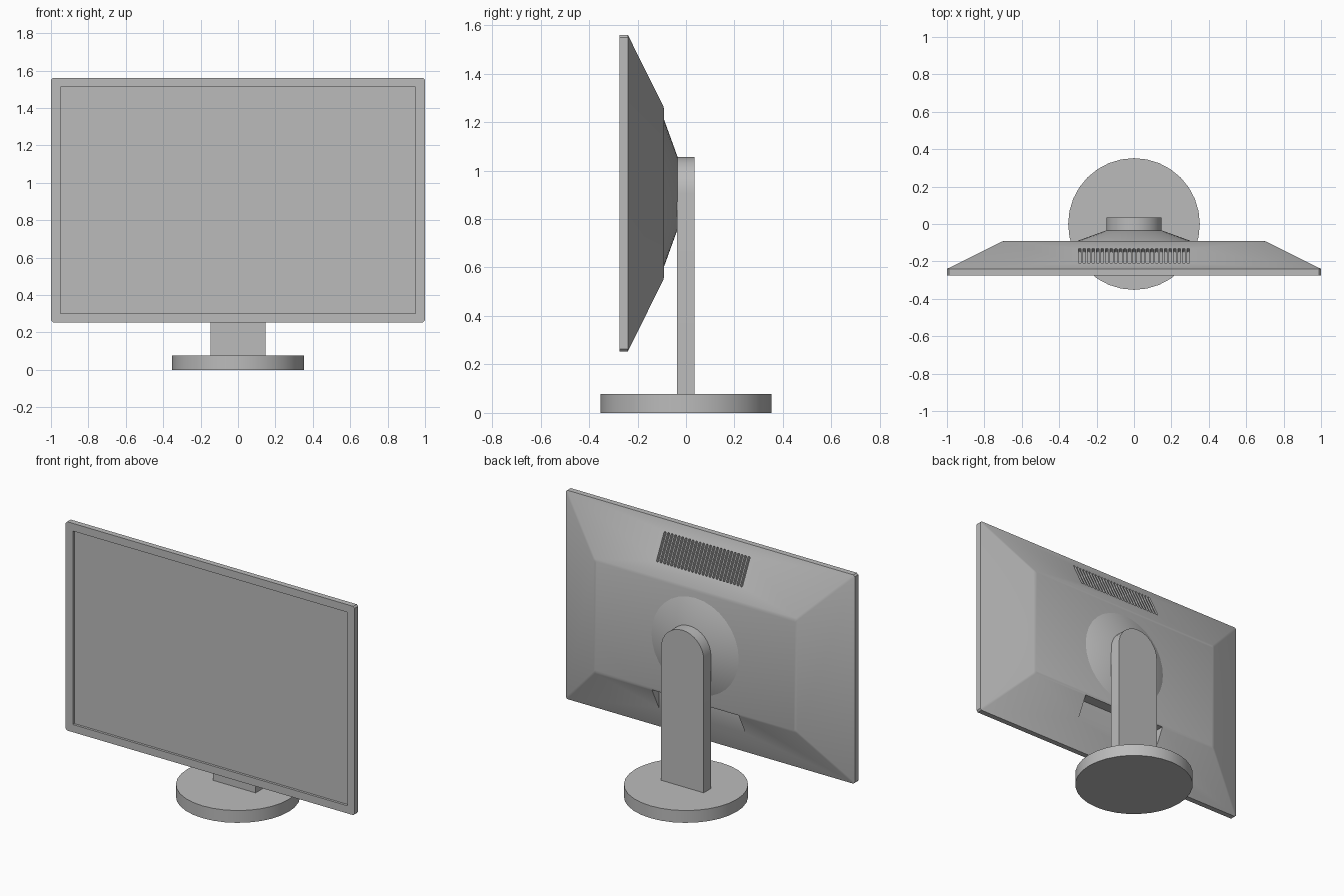
import bpy, bmesh, math
from mathutils import Matrix, Vector

cube = bpy.data.objects.get("Cube")
if cube:
    bpy.data.objects.remove(cube, do_unlink=True)

grey = bpy.data.materials.new("plain grey")
grey.use_nodes = True
grey.diffuse_color = (0.5, 0.5, 0.5, 1)
grey.node_tree.nodes["Principled BSDF"].inputs["Base Color"].default_value = (0.5, 0.5, 0.5, 1)

MID = 0.907  # height of the screen centre and stand pivot


def loft(bm, rings):
    """Skin a list of equal-length point rings and cap both ends."""
    loops = [[bm.verts.new(p) for p in ring] for ring in rings]
    for a, b in zip(loops, loops[1:]):
        for i in range(len(a)):
            j = (i + 1) % len(a)
            bm.faces.new((a[i], a[j], b[j], b[i]))
    bm.faces.new(loops[0])
    bm.faces.new(loops[-1])


def finish(name, bm):
    bmesh.ops.recalc_face_normals(bm, faces=bm.faces)
    mesh = bpy.data.meshes.new(name)
    bm.to_mesh(mesh)
    bm.free()
    obj = bpy.data.objects.new(name, mesh)
    bpy.context.collection.objects.link(obj)
    mesh.materials.append(grey)
    return obj


def select(obj):
    bpy.ops.object.select_all(action='DESELECT')
    obj.select_set(True)
    bpy.context.view_layer.objects.active = obj


def smooth(obj):
    select(obj)
    bpy.ops.object.shade_smooth_by_angle(angle=math.radians(30))


def carve(obj, cutter):
    cutter.hide_render = True
    mod = obj.modifiers.new("carve", 'BOOLEAN')
    mod.operation = 'DIFFERENCE'
    mod.solver = 'EXACT'
    mod.object = cutter
    select(obj)
    bpy.ops.object.modifier_apply(modifier=mod.name)
    bpy.data.objects.remove(cutter, do_unlink=True)


def rect_ring(hx, hz, y, c):
    """Rectangle with clipped corners around the screen centre."""
    quarter = [(hx, hz - c), (hx - c, hz)]
    pts = quarter + [(-x, z) for x, z in reversed(quarter)]
    pts += [(-x, -z) for x, z in pts]
    return [(x, y, MID + z) for x, z in pts]


def circle_ring(r, y, n):
    return [(r * math.cos(2 * math.pi * i / n), y, MID + r * math.sin(2 * math.pi * i / n))
            for i in range(n)]


# Monitor housing: recessed screen, bezel, rim and tapered back
bm = bmesh.new()
loft(bm, [rect_ring(0.95, 0.605, -0.26, 0.002),
          rect_ring(0.95, 0.605, -0.275, 0.002),
          rect_ring(1.0, 0.653, -0.275, 0.01),
          rect_ring(1.0, 0.653, -0.24, 0.01),
          rect_ring(0.706, 0.359, -0.094, 0.01),
          rect_ring(0.692, 0.345, -0.09, 0.01)])
housing = finish("monitor_housing", bm)

# Cooling slots cut into the upper slope
bm = bmesh.new()
normal = Vector((0, 2, 1)).normalized()
up = Vector((0, -1, 2)).normalized()
centre = Vector((0, -0.17, 1.42))
count, pitch, r, half = 25, 0.0242, 0.0075, 0.082
for k in range(count):
    mid = centre + Vector(((k - (count - 1) / 2) * pitch, 0, 0))
    outline = []
    for end in (0, 1):
        for s in range(5):
            a = math.pi * (end + s / 4)
            lift = half if end == 0 else -half
            outline.append(mid + Vector((r * math.cos(a), 0, 0)) + up * (lift + r * math.sin(a)))
    loft(bm, [[p + normal * d for p in outline] for d in (-0.02, 0.03)])
carve(housing, finish("slot_cutter", bm))

# Connector bay cut into the lower slope
bm = bmesh.new()
bmesh.ops.create_cube(bm, size=1, matrix=Matrix.Translation((0, -0.06, 0.452))
                      @ Matrix.Diagonal((0.6, 0.2, 0.2, 1)))
carve(housing, finish("bay_cutter", bm))
smooth(housing)

# Conical mount between housing and stand
bm = bmesh.new()
loft(bm, [circle_ring(0.303, -0.0905, 32), circle_ring(0.15, -0.035, 32)])
smooth(finish("mount_cone", bm))

# Upright stand with a round top
bm = bmesh.new()
w = 0.148
arch = [(w * math.cos(math.pi * i / 16), MID + w * math.sin(math.pi * i / 16)) for i in range(17)]
profile = [(w, 0.07)] + arch + [(-w, 0.07)]
loft(bm, [[(x, y, z) for x, z in profile] for y in (-0.037, 0.036)])
smooth(finish("stand_post", bm))

# Round foot
bm = bmesh.new()
bmesh.ops.create_cone(bm, cap_ends=True, segments=32, radius1=0.352, radius2=0.352,
                      depth=0.077, matrix=Matrix.Translation((0, 0, 0.0385)))
smooth(finish("stand_base", bm))
